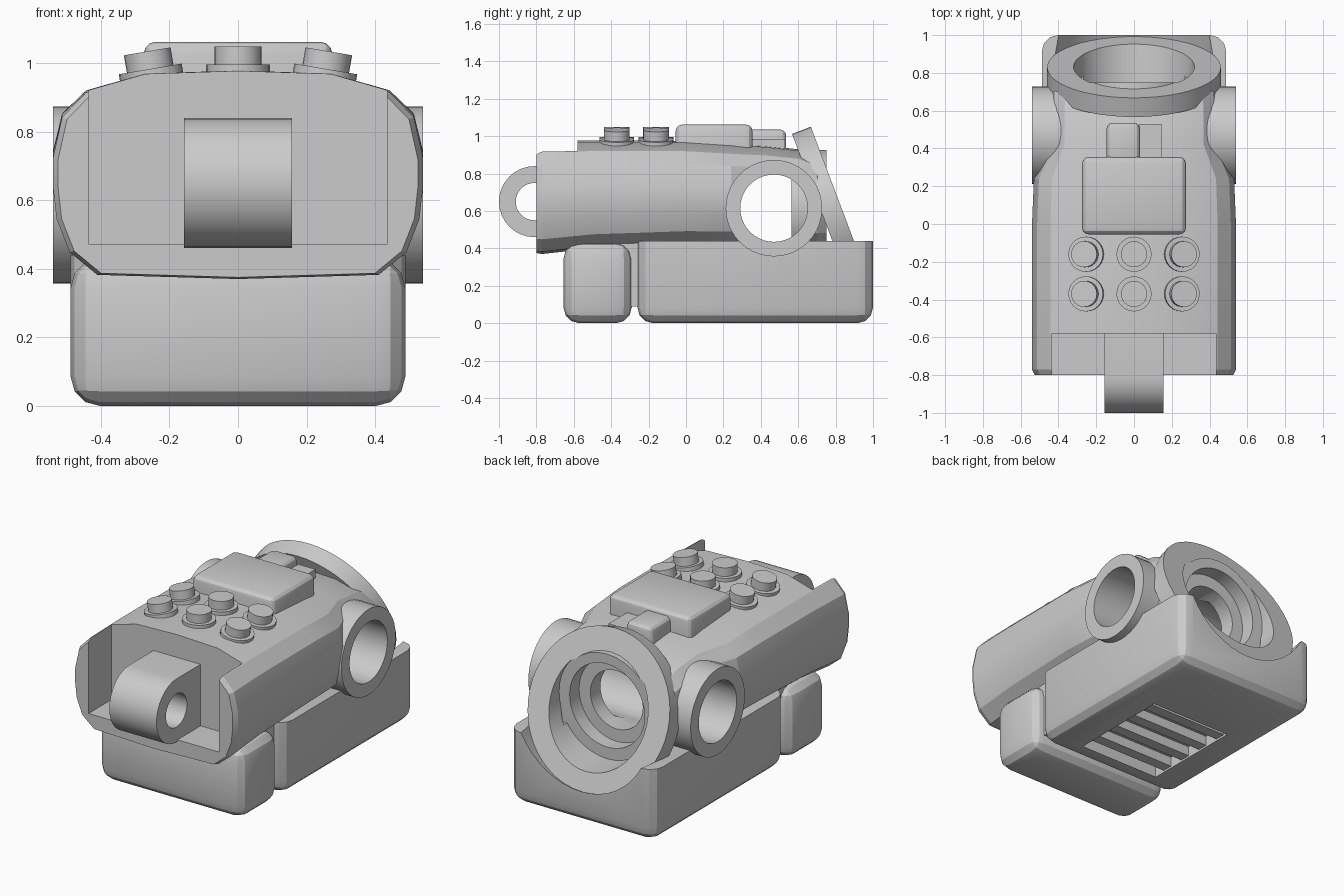
import bpy, bmesh, math
from mathutils import Matrix, Vector

if "Cube" in bpy.data.objects:
    bpy.data.objects.remove(bpy.data.objects["Cube"], do_unlink=True)

grey = bpy.data.materials.new("plain grey")
grey.use_nodes = True
grey.diffuse_color = (0.6, 0.6, 0.6, 1)
grey.node_tree.nodes["Principled BSDF"].inputs["Base Color"].default_value = (0.6, 0.6, 0.6, 1)


def finish(bm, name):
    bmesh.ops.recalc_face_normals(bm, faces=bm.faces)
    mesh = bpy.data.meshes.new(name)
    bm.to_mesh(mesh)
    bm.free()
    mesh.materials.append(grey)
    ob = bpy.data.objects.new(name, mesh)
    bpy.context.collection.objects.link(ob)
    return ob


def box(name, x, y, z, bevel=0, keep_top=False, keep_bottom=False):
    """Box between pairs of limits, with optional rounded edges."""
    bm = bmesh.new()
    bmesh.ops.create_cube(bm, size=1)
    for v in bm.verts:
        v.co = Vector([(a + b) / 2 + c * (b - a) for (a, b), c in zip((x, y, z), v.co)])
    if bevel:
        def rounded(e):
            top = all(v.co.z > z[1] - 0.001 for v in e.verts)
            low = all(v.co.z < z[0] + 0.001 for v in e.verts)
            return not (top and keep_top) and not (low and keep_bottom)
        bmesh.ops.bevel(bm, geom=[e for e in bm.edges if rounded(e)], offset=bevel,
                        segments=3, profile=0.5, affect='EDGES')
    return finish(bm, name)


def cylinder(name, start, axis, length, radius, sides=32):
    axis = Vector(axis).normalized()
    bm = bmesh.new()
    turn = Vector((0, 0, 1)).rotation_difference(axis).to_matrix().to_4x4()
    place = Matrix.Translation(Vector(start) + axis * length / 2) @ turn
    bmesh.ops.create_cone(bm, cap_ends=True, segments=sides, radius1=radius,
                          radius2=radius, depth=length, matrix=place)
    return finish(bm, name)


def boolean(ob, tools, operation='DIFFERENCE'):
    bpy.context.view_layer.objects.active = ob
    for tool in tools:
        mod = ob.modifiers.new("shape", 'BOOLEAN')
        mod.operation, mod.solver, mod.object = operation, 'EXACT', tool
        bpy.ops.object.modifier_apply(modifier=mod.name)


# Housing: rounded section lofted along y (half width, bottom, top)
half = [(0, 0), (0.76, 0.02), (0.91, 0.13), (0.98, 0.29), (1, 0.45), (1, 0.58),
        (0.95, 0.78), (0.82, 0.9), (0.5, 0.985), (0, 1)]
outline = half + [(-u, w) for u, w in half[-2:0:-1]]
stations = [(-0.8, 0.525, 0.375, 0.965), (-0.77, 0.54, 0.37, 0.975), (-0.5, 0.54, 0.4, 0.978),
            (0.0, 0.54, 0.42, 0.975), (0.24, 0.53, 0.42, 0.96), (0.42, 0.45, 0.42, 0.95),
            (0.6, 0.45, 0.42, 0.93), (0.7, 0.44, 0.42, 0.89), (0.75, 0.4, 0.43, 0.83)]
bm = bmesh.new()
rings = [[bm.verts.new((u * w, y, lo + v * (hi - lo))) for u, v in outline]
         for y, w, lo, hi in stations]
for a, b in zip(rings, rings[1:]):
    for i in range(len(a)):
        j = (i + 1) % len(a)
        bm.faces.new((a[i], a[j], b[j], b[i]))
bm.faces.new(rings[0])
bm.faces.new(rings[-1])
housing = finish(bm, "housing")

# Base tanks
rear_base = box("rear_base", (-0.488, 0.488), (-0.26, 1.0), (0, 0.44), 0.085, keep_top=True)
front_base = box("front_base", (-0.488, 0.488), (-0.655, -0.29), (0, 0.43), 0.085)
box("base_connector", (-0.42, 0.42), (-0.36, -0.2), (0.09, 0.43))

# Tilted rear flange and inner socket
tilt = Vector((0, 0.936, 0.353)).normalized()
face = Vector((0, 0.83, 0.62))
flange = cylinder("rear_flange", face - tilt * 0.108, tilt, 0.108, 0.46, 48)
socket = cylinder("inner_socket", (0, 0.565, 0.615), (0, 1, 0), 0.2, 0.31)

# Cutters
clear = cylinder("flange_clearance_cutter", face, tilt, 0.6, 0.46, 48)
recess = cylinder("recess_cutter", (0, 0.75, 0.615), (0, 1, 0), 0.5, 0.32, 40)
step = cylinder("step_cutter", (0, 0.66, 0.615), (0, 1, 0), 0.5, 0.25, 40)
bore = cylinder("bore_cutter", (0, 0.45, 0.615), (0, 1, 0), 0.6, 0.175)
cross = cylinder("cross_cutter", (-1, 0.47, 0.615), (1, 0, 0), 2, 0.18, 40)
notch = box("notch_cutter", (-0.435, 0.435), (-1.2, -0.58), (0.47, 1.3))
vent = box("vent_cutter", (-0.27, 0.27), (-0.13, 0.5), (-0.1, 0.07))
eye = cylinder("eye_cutter", (-1, -0.81, 0.65), (1, 0, 0), 2, 0.1)

boolean(housing, [notch, cross, recess, step, bore])
boolean(rear_base, [clear, recess, step, vent, cross])
boolean(flange, [recess, step, bore])
boolean(socket, [recess, step, bore])

# Vent slats under the base
for i in range(4):
    y = -0.06 + i * 0.155
    box(f"vent_slat_{i + 1}", (-0.28, 0.28), (y, y + 0.065), (0.012, 0.08))

# Front lug
lug = cylinder("front_lug", (-0.157, -0.81, 0.65), (1, 0, 0), 0.314, 0.19)
arm = box("lug_arm", (-0.157, 0.157), (-0.81, -0.57), (0.46, 0.84))
boolean(lug, [arm], 'UNION')
boolean(lug, [eye])

# Side rings
for side, label in ((1, "left"), (-1, "right")):
    ring = cylinder(f"{label}_side_ring", (side * 0.36, 0.47, 0.615), (side, 0, 0), 0.18, 0.258, 40)
    boolean(ring, [cross])

# Top plate and stepped blocks behind it
box("top_plate", (-0.275, 0.275), (-0.055, 0.355), (0.9, 1.062), 0.035, keep_bottom=True)
box("small_block", (-0.145, 0.03), (0.3, 0.535), (0.9, 1.035), 0.03, keep_bottom=True)
box("low_block", (0.03, 0.145), (0.3, 0.53), (0.9, 0.985))

# Buttons
count = 0
for y in (-0.37, -0.16):
    for side in (-1, 0, 1):
        count += 1
        up = Vector((side * 0.17, 0, 1)).normalized()
        foot = Vector((side * 0.253, y, 0.978 - abs(side) * 0.013))
        cylinder(f"button_collar_{count}", foot - up * 0.04, up, 0.058, 0.093, 24)
        cylinder(f"button_{count}", foot, up, 0.07, 0.069, 24)

for tool in (clear, recess, step, bore, cross, notch, vent, eye, arm):
    bpy.data.objects.remove(tool, do_unlink=True)

# Soft shading with crisp edges
bpy.ops.object.select_all(action='DESELECT')
for ob in bpy.context.collection.objects:
    if ob.type == 'MESH':
        ob.select_set(True)
        bpy.context.view_layer.objects.active = ob
bpy.ops.object.shade_smooth_by_angle(angle=math.radians(20))
